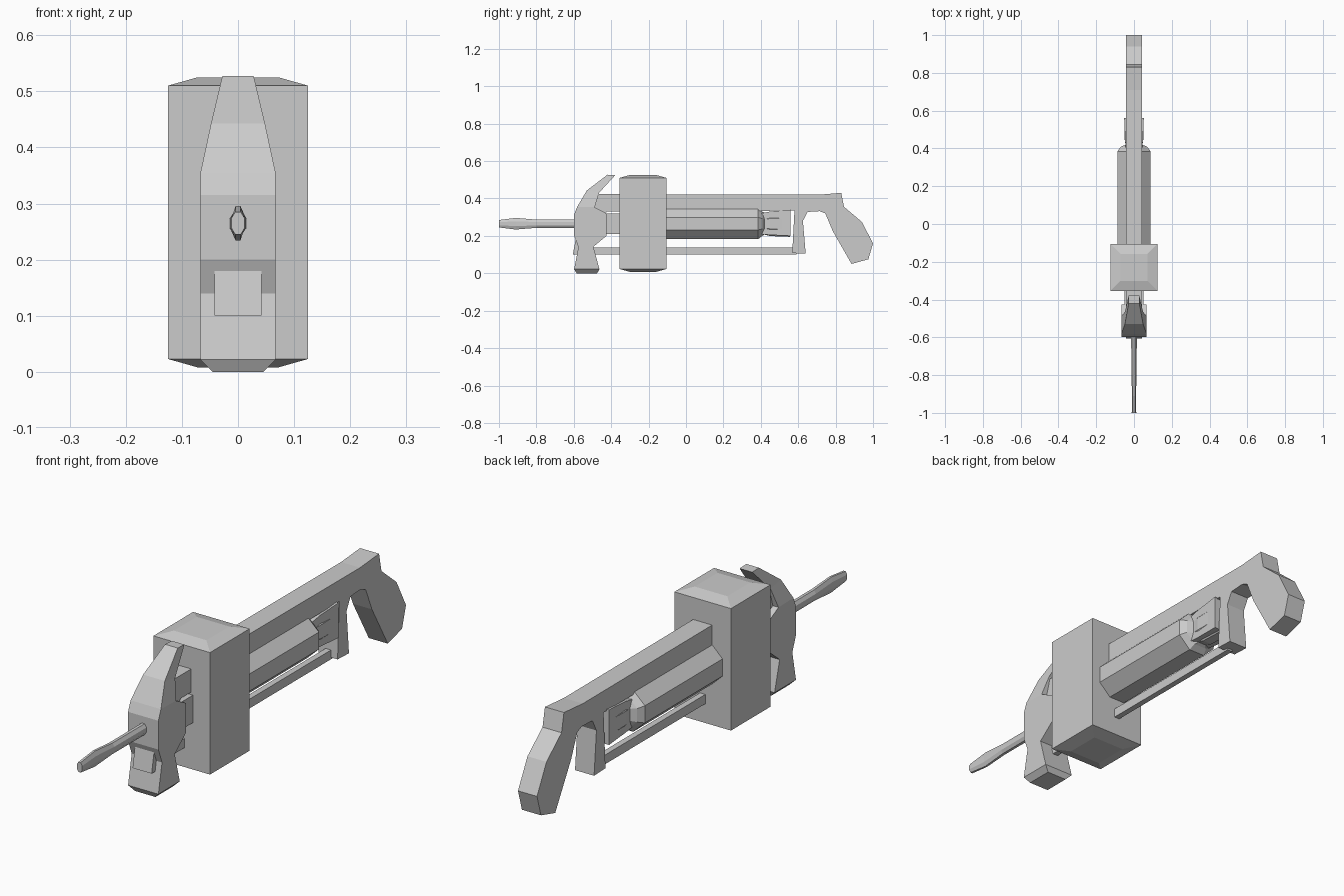
import bpy, bmesh, math

if "Cube" in bpy.data.objects:
    bpy.data.objects.remove(bpy.data.objects["Cube"])


def make_object(name, verts, faces):
    mesh = bpy.data.meshes.new(name)
    bm = bmesh.new()
    vs = [bm.verts.new(v) for v in verts]
    for f in faces:
        bm.faces.new([vs[i] for i in f])
    bmesh.ops.recalc_face_normals(bm, faces=bm.faces)
    bm.to_mesh(mesh)
    bm.free()
    obj = bpy.data.objects.new(name, mesh)
    bpy.context.collection.objects.link(obj)
    return obj


def loft(name, rings):
    """Join equal-sized rings of points and cap both ends."""
    n = len(rings[0])
    faces = [tuple(range(n)), tuple(range((len(rings) - 1) * n, len(rings) * n))]
    for r in range(len(rings) - 1):
        for i in range(n):
            j = (i + 1) % n
            faces.append((r * n + i, r * n + j, (r + 1) * n + j, (r + 1) * n + i))
    return make_object(name, [p for ring in rings for p in ring], faces)


def extrude_side(name, profile, half):
    """Extrude a (y, z) outline symmetrically across x."""
    return loft(name, [[(s * half, y, z) for y, z in profile] for s in (-1, 1)])


def octagon(y, rx, rz, zc=0.265):
    """Flat-sided octagon across the y axis; rx and rz reach the flats."""
    k = 1 / math.cos(math.pi / 8)
    return [(rx * k * math.cos(math.pi / 8 + i * math.pi / 4), y,
             zc + rz * k * math.sin(math.pi / 8 + i * math.pi / 4)) for i in range(8)]


def rect_y(y, hx, z0, z1):
    return [(-hx, y, z0), (hx, y, z0), (hx, y, z1), (-hx, y, z1)]


def rect_z(z, hx, hy, yc=-0.23):
    return [(-hx, yc - hy, z), (hx, yc - hy, z), (hx, yc + hy, z), (-hx, yc + hy, z)]


# Central block with shallow bevelled ends
loft("block", [rect_z(0.008, 0.072, 0.072), rect_z(0.023, 0.125, 0.125),
               rect_z(0.51, 0.125, 0.125), rect_z(0.525, 0.072, 0.072)])

# Hammer head: front point, back point, half width, from striking face to claw
head = [(-0.585, 0.0, -0.475, 0.0, 0.045),
        (-0.598, 0.022, -0.463, 0.022, 0.067),
        (-0.575, 0.14, -0.495, 0.142, 0.067),
        (-0.598, 0.2, -0.425, 0.2, 0.067),
        (-0.598, 0.315, -0.425, 0.32, 0.067),
        (-0.582, 0.355, -0.488, 0.353, 0.067),
        (-0.53, 0.443, -0.465, 0.43, 0.048),
        (-0.42, 0.527, -0.378, 0.525, 0.028)]
loft("hammer_head", [[(-w, fy, fz), (w, fy, fz), (w, by, bz), (-w, by, bz)]
                     for fy, fz, by, bz, w in head])

# Hammer handle, flaring at the back
loft("hammer_handle", [rect_y(-0.45, 0.05, 0.21, 0.32), rect_y(0.40, 0.045, 0.21, 0.32),
                       rect_y(0.45, 0.047, 0.205, 0.33), rect_y(0.56, 0.052, 0.2, 0.34)])

# Screwdriver grip and pommel
loft("screwdriver_grip", [octagon(-0.2, 0.088, 0.083), octagon(0.385, 0.088, 0.083),
                          octagon(0.408, 0.07, 0.065), octagon(0.42, 0.045, 0.058),
                          octagon(0.45, 0.05, 0.066), octagon(0.555, 0.05, 0.07)])

# Screwdriver shaft flattening into the blade tip
loft("screwdriver_shaft", [octagon(-0.3, 0.016, 0.022), octagon(-0.8, 0.014, 0.022),
                           octagon(-0.91, 0.01, 0.031), octagon(-1.0, 0.012, 0.02)])

# Hacksaw frame with pistol-shaped handle
extrude_side("saw_frame", [
    (-0.49, 0.423), (0.71, 0.42), (0.83, 0.43), (0.845, 0.355), (0.94, 0.275),
    (1.0, 0.16), (0.975, 0.075), (0.885, 0.05), (0.785, 0.225), (0.745, 0.32),
    (0.715, 0.332), (0.65, 0.328), (0.625, 0.28), (0.64, 0.105), (0.568, 0.108),
    (0.58, 0.335), (-0.42, 0.33), (-0.49, 0.27), (-0.525, 0.18), (-0.53, 0.1),
    (-0.605, 0.1), (-0.59, 0.18), (-0.565, 0.3)], 0.042)

# Hacksaw blade
loft("saw_blade", [rect_y(-0.56, 0.012, 0.1, 0.137), rect_y(0.59, 0.012, 0.1, 0.137)])
